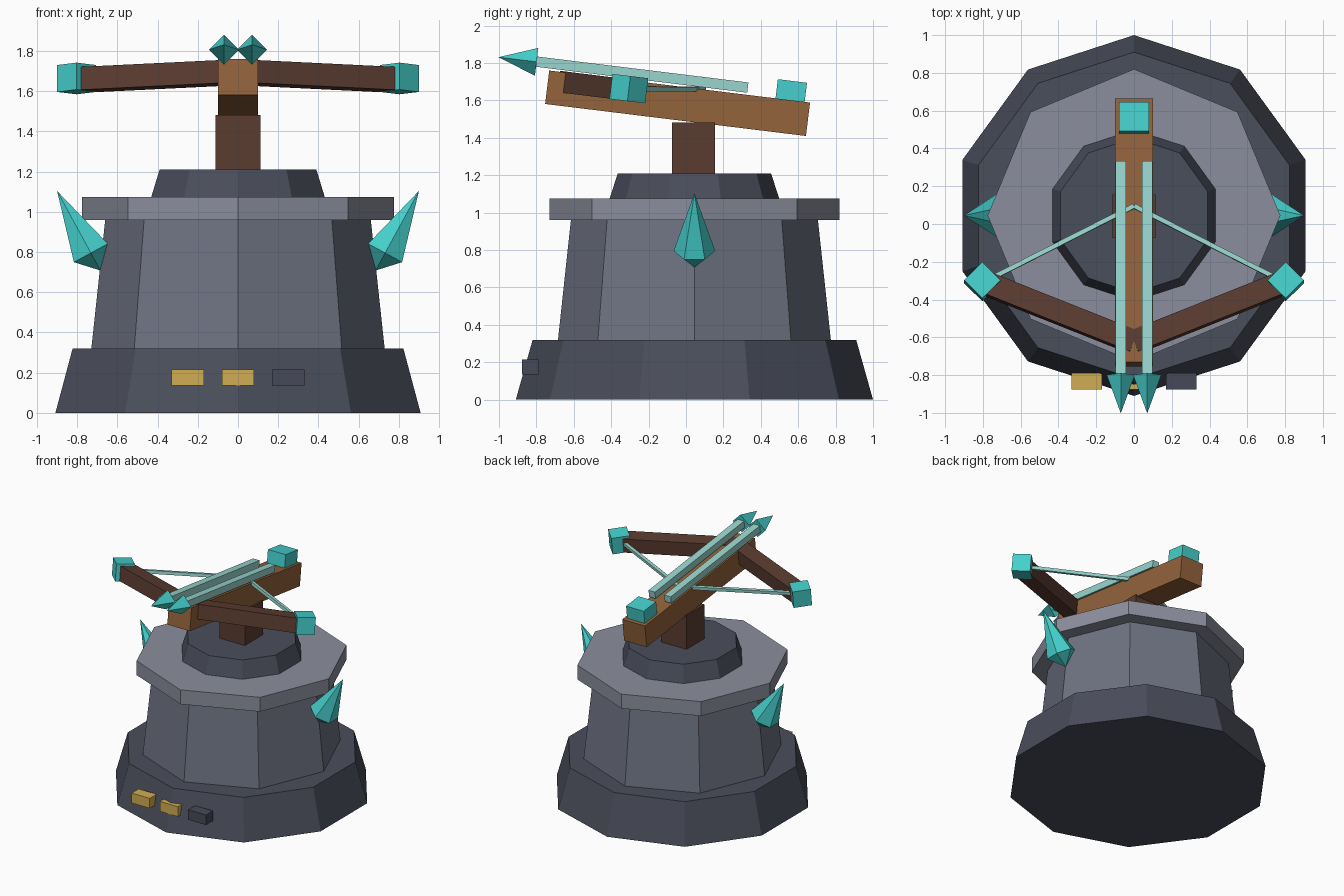
import bpy, math
from mathutils import Matrix, Vector

if "Cube" in bpy.data.objects:
    bpy.data.objects.remove(bpy.data.objects["Cube"])


def material(name, hex_code):
    def lin(c):
        return c / 12.92 if c <= 0.04045 else ((c + 0.055) / 1.055) ** 2.4
    m = bpy.data.materials.new(name)
    rgb = [lin(int(hex_code[i:i + 2], 16) / 255) for i in (0, 2, 4)]
    m.diffuse_color = (*rgb, 1)
    m.use_nodes = True
    m.node_tree.nodes["Principled BSDF"].inputs["Base Color"].default_value = m.diffuse_color
    return m


SLATE = material("dark_slate", "4a4e5b")
STONE = material("grey_stone", "6e7382")
TRIM = material("light_stone", "8b8f9d")
WOOD = material("oak_wood", "93633b")
DARK = material("dark_wood", "5a3c30")
TEAL = material("teal_crystal", "45d0cc")
PALE = material("pale_teal", "98d6ce")
GOLD = material("gold", "d0ae55")
UNLIT = material("unlit_slate", "464a59")

CY = 0.045                                   # tower axis in y
TOWER = Matrix.Translation((0, CY, 0))
# Frame of the tilted crossbow: origin at the stock centre
BOW = Matrix.Translation((0, -0.045, 1.585)) @ Matrix.Rotation(math.radians(-7), 4, 'X')


def make(name, verts, faces, mat, matrix):
    me = bpy.data.meshes.new(name)
    me.from_pydata([matrix @ Vector(v) for v in verts], [], faces)
    me.materials.append(mat)
    ob = bpy.data.objects.new(name, me)
    bpy.context.collection.objects.link(ob)
    return ob


def lathe(name, rings, n, start, mat, matrix):
    """Faceted solid from (radius, z) rings, bottom to top; radius 0 is a point."""
    verts, loops, faces = [], [], []
    for r, z in rings:
        count = n if r else 1
        first = len(verts)
        for k in range(count):
            a = math.radians(start) + math.tau * k / n
            verts.append((r * math.cos(a), r * math.sin(a), z))
        loops.append([first + k % count for k in range(n)])
    for lo, hi in zip(loops, loops[1:]):
        for k in range(n):
            j = (k + 1) % n
            f = [lo[k], lo[j], hi[j], hi[k]]
            faces.append(list(dict.fromkeys(f)))
    if rings[0][0]:
        faces.append(loops[0][::-1])
    if rings[-1][0]:
        faces.append(loops[-1])
    return make(name, verts, faces, mat, matrix)


def box(name, center, size, mat, matrix=Matrix()):
    verts = [(x, y, z) for x in (-.5, .5) for y in (-.5, .5) for z in (-.5, .5)]
    faces = [(0, 1, 3, 2), (4, 6, 7, 5), (0, 4, 5, 1), (2, 3, 7, 6), (0, 2, 6, 4), (1, 5, 7, 3)]
    m = matrix @ Matrix.Translation(center) @ Matrix.Diagonal((*size, 1))
    return make(name, verts, faces, mat, m)


def beam(name, a, b, width, height, mat, matrix):
    a, b = Vector(a), Vector(b)
    rot = (b - a).to_track_quat('Y', 'Z').to_matrix().to_4x4()
    m = matrix @ Matrix.Translation((a + b) / 2) @ rot
    return box(name, (0, 0, 0), (width, (b - a).length, height), mat, m)


# Stone tower
lathe("tower_foot", [(0.955, 0), (0.865, 0.32)], 10, 90, SLATE, TOWER)
lathe("tower_body", [(0.73, 0.315), (0.66, 0.965)], 8, 0, STONE, TOWER)
lathe("tower_rim", [(0.775, 0.96), (0.775, 1.075)], 8, 0, TRIM, TOWER)
lathe("turntable", [(0.455, 1.07), (0.41, 1.21)], 10, 90, SLATE, TOWER)
box("post", (0, 0.04, 1.335), (0.225, 0.23, 0.295), DARK)

# Level lamps on the front of the foot
for i, mat in enumerate((GOLD, GOLD, UNLIT)):
    box(f"level_lamp_{i + 1}", (-0.25 + 0.25 * i, -0.832, 0.175), (0.16, 0.088, 0.08), mat)

# Crossbow stock and rear crystal block
box("stock", (0, 0, 0), (0.2, 1.405, 0.18), WOOD, BOW)
box("rear_crystal", (0, 0.595, 0.139), (0.157, 0.157, 0.108), TEAL, BOW)

for side, s in (("left", -1), ("right", 1)):
    # Bow limb, tip and string
    beam(f"{side}_limb", (0, -0.59, 0.038), (s * 0.78, -0.278, 0.038), 0.118, 0.115, DARK, BOW)
    tip = BOW @ Matrix.Translation((s * 0.803, -0.268, 0.046)) @ Matrix.Rotation(math.pi / 4, 4, 'Z')
    box(f"{side}_limb_tip", (0, 0, 0), (0.136, 0.136, 0.135), TEAL, tip)
    beam(f"{side}_string", (s * 0.79, -0.268, 0.046), (0, 0.13, 0.092), 0.025, 0.025, PALE, BOW)

    # Loaded bolt with a four-sided head pointing forward
    box(f"{side}_bolt_shaft", (s * 0.07, -0.21, 0.129), (0.057, 1.145, 0.055), PALE, BOW)
    head = BOW @ Matrix.Translation((s * 0.07, -0.775, 0.128)) @ Matrix.Rotation(math.pi / 2, 4, 'X')
    lathe(f"{side}_bolt_head", [(0.075, 0), (0, 0.205)], 4, 0, TEAL, head)

    # Crystal growing out of the tower wall
    lean = Matrix.Translation((s * 0.684, CY, 0.708)) @ Matrix.Rotation(s * math.radians(28.6), 4, 'Y')
    lathe(f"{side}_wall_crystal", [(0, 0), (0.111, 0.1), (0, 0.451)], 6, 90, TEAL, lean)
